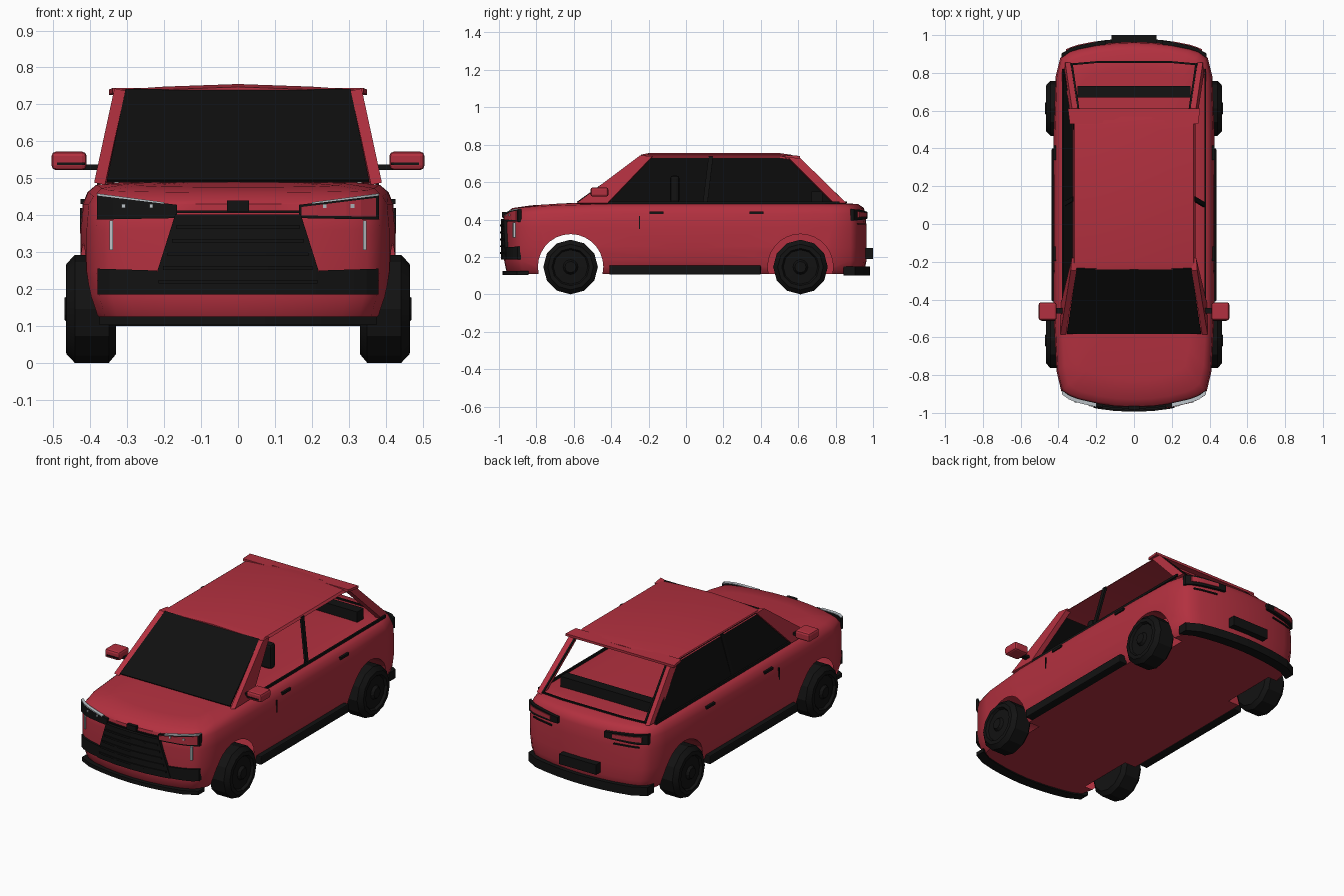
import bpy, bmesh, math
from mathutils import Vector

if "Cube" in bpy.data.objects:
    bpy.data.objects.remove(bpy.data.objects["Cube"])


def material(name, rgb):
    m = bpy.data.materials.new(name)
    m.diffuse_color = (*rgb, 1)
    m.use_nodes = True
    m.node_tree.nodes["Principled BSDF"].inputs["Base Color"].default_value = m.diffuse_color
    return m


RED = material("red_paint", (0.45, 0.03, 0.05))
BLACK = material("black_trim", (0.006, 0.006, 0.006))
GLASS = material("dark_glass", (0.005, 0.005, 0.005))
SILVER = material("silver", (0.5, 0.55, 0.58))


def build(name, verts, faces, mat, smooth=None):
    me = bpy.data.meshes.new(name)
    me.from_pydata([tuple(v) for v in verts], [], faces)
    bm = bmesh.new()
    bm.from_mesh(me)
    bmesh.ops.recalc_face_normals(bm, faces=bm.faces)
    bm.to_mesh(me)
    bm.free()
    ob = bpy.data.objects.new(name, me)
    bpy.context.collection.objects.link(ob)
    if mat:
        me.materials.append(mat)
    if smooth:
        activate(ob)
        bpy.ops.object.shade_smooth_by_angle(angle=math.radians(smooth))
    return ob


def activate(ob):
    bpy.ops.object.select_all(action='DESELECT')
    ob.select_set(True)
    bpy.context.view_layer.objects.active = ob


def loft(name, rings, mat, smooth=None):
    """Closed skin through rings of equal point count, with end caps."""
    n = len(rings[0])
    verts = [p for r in rings for p in r]
    faces = [(k * n + i, k * n + (i + 1) % n, (k + 1) * n + (i + 1) % n, (k + 1) * n + i)
             for k in range(len(rings) - 1) for i in range(n)]
    faces += [tuple(range(n))[::-1], tuple(range((len(rings) - 1) * n, len(rings) * n))]
    return build(name, verts, faces, mat, smooth)


def plate(name, pts, thick, mat):
    """Flat polygon thickened along its normal, centred."""
    p = [Vector(q) for q in pts]
    n = (p[1] - p[0]).cross(p[2] - p[0]).normalized() * thick / 2
    return loft(name, [[q - n for q in p], [q + n for q in p]], mat)


def box(name, x0, x1, y0, y1, z0, z1, mat, bevel=0):
    ob = plate(name, [(x0, y0, (z0 + z1) / 2), (x1, y0, (z0 + z1) / 2),
                      (x1, y1, (z0 + z1) / 2), (x0, y1, (z0 + z1) / 2)], z1 - z0, mat)
    if bevel:
        b = ob.modifiers.new("bevel", 'BEVEL')
        b.width, b.segments = bevel, 2
    return ob


# Body plan outline, right half, front to rear
HALF = [(0, -.972), (.1, -.968), (.2, -.955), (.3, -.932), (.35, -.912), (.385, -.885), (.41, -.78),
        (.425, -.5), (.427, 0), (.425, .5), (.415, .78), (.39, .88), (.355, .912), (.3, .93),
        (.2, .95), (.1, .961), (0, .965)]
PLAN = HALF + [(-x, y) for x, y in HALF[-2:0:-1]]


def end_y(x, end):
    """y of the nose (end=-1) or tail (end=1) at a given x."""
    pts = sorted(p for p in HALF if p[1] * end > .87)
    x = abs(x)
    for (a, ya), (b, yb) in zip(pts, pts[1:]):
        if x <= b:
            return ya + (yb - ya) * (x - a) / (b - a)
    return pts[-1][1]


def panel(name, end, stations, off, mat, depth=.02, steps=5):
    """Panel wrapped on the nose or tail; stations are (x, z low, z high)."""
    rows = []
    for a, b in zip(stations, stations[1:]):
        for i in range(steps):
            rows.append([u + (v - u) * i / steps for u, v in zip(a, b)])
    rows.append(stations[-1])
    rings = []
    for x, lo, hi in rows:
        y = end_y(x, end) + end * off
        rings.append([(x, y, lo), (x, y, hi), (x, y - end * depth, hi), (x, y - end * depth, lo)])
    return loft(name, rings, mat)


# Body shell
LEVELS = [(.11, .90, .975), (.13, .94, .99), (.18, .975, 1), (.25, 1, 1), (.36, 1, 1), (.43, .985, .995),
          (.462, .955, .985), (.482, .90, .955), (.49, .7, .85), (.494, .35, .5)]
rings = []
for z, sx, sy in LEVELS:
    ring = []
    for x, y in PLAN:
        drop = .022 * max(0, (-y * sy - .6) / .35) if z > .44 else 0
        ring.append((x * sx, y * sy, z - drop))
    rings.append(ring)
body = loft("body", rings, RED, 40)

# Wheel arches
AXLES = (-.617, .612)
for cy in AXLES:
    for s in (-1, 1):
        circle = [(cy + .175 * math.cos(i * math.tau / 28), .147 + .175 * math.sin(i * math.tau / 28))
                  for i in range(28)]
        cutter = loft("arch_cutter", [[(s * x, y, z) for y, z in circle] for x in (.31, .6)], None)
        cutter.hide_render = True
        mod = body.modifiers.new("arch", 'BOOLEAN')
        mod.operation, mod.solver, mod.object = 'DIFFERENCE', 'EXACT', cutter
        activate(body)
        bpy.ops.object.modifier_apply(modifier=mod.name)
        bpy.data.objects.remove(cutter)
# The front wells are open into the hollow shell
bm = bmesh.new()
bm.from_mesh(body.data)
inner = [f for f in bm.faces if all(abs(v.co.x) > .3 and v.co.y < 0 and
         math.hypot(v.co.y - AXLES[0], v.co.z - .147) < .1755 for v in f.verts)]
bmesh.ops.delete(bm, geom=inner, context='FACES')
bm.to_mesh(body.data)
bm.free()

# Roof, spoiler, windshield
prof = [(-.325, .728), (-.315, .74), (-.2, .748), (0, .755), (.2, .748), (.315, .74), (.325, .728)]
loft("roof", [[(x, y, z - d) for x, z in prof]
              for y, d in ((-.24, .008), (-.2, 0), (.5, 0), (.57, .01))], RED, 30)
plate("roof_spoiler", [(-.35, .61, .733), (.35, .61, .733), (.34, .53, .737), (.17, .53, .737),
                       (.16, .55, .737), (-.16, .55, .737), (-.17, .53, .737), (-.34, .53, .737)], .014, RED)
plate("windshield", [(-.355, -.58, .492), (.355, -.58, .492), (.305, -.235, .738), (-.305, -.235, .738)],
      .008, GLASS)
# Only the left side is glazed; right side and rear are open
plate("left_side_glass", [(-.372, -.43, .49), (-.372, .82, .49), (-.318, .55, .735), (-.318, -.2, .735)],
      .006, GLASS)

for s in (-1, 1):
    side = "right" if s > 0 else "left"
    # Pillars and belt trim
    plate(side + "_front_pillar", [(s * .375, -.585, .485), (s * .372, -.42, .485),
                                   (s * .315, -.18, .735), (s * .32, -.245, .74)], .03, RED)
    plate(side + "_middle_pillar", [(s * .37, .09, .487), (s * .37, .115, .487),
                                    (s * .32, .145, .735), (s * .32, .12, .735)], .012, BLACK)
    plate(side + "_rear_pillar", [(s * .355, .79, .485), (s * .35, .855, .485),
                                  (s * .312, .60, .735), (s * .317, .54, .735)], .03, RED)
    box(side + "_belt_trim", s * .372, s * .382, -.42, .82, .483, .497, BLACK)
    plate(side + "_rear_window_seal", [(s * .335, .85, .492), (s * .325, .85, .492),
                                       (s * .288, .6, .73), (s * .298, .6, .73)], .006, BLACK)
    # Mirror
    box(side + "_mirror", s * .41, s * .505, -.51, -.415, .522, .572, RED, .012)
    box(side + "_mirror_stem", s * .36, s * .42, -.475, -.445, .522, .537, BLACK)
    box(side + "_mirror_line", s * .415, s * .49, -.514, -.508, .536, .543, BLACK)
    # Sill, handles, door seams
    box(side + "_sill", s * .385, s * .436, -.41, .40, .105, .155, BLACK, .006)
    for y in (-.195, .34):
        box(side + "_door_handle", s * .405, s * .427, y, y + .075, .43, .444, BLACK)
    box(side + "_fender_seam", s * .41, s * .4285, -.252, -.247, .35, .42, BLACK)
    box(side + "_headrest", s * .19, s * .27, -.085, -.035, .49, .635, BLACK, .015)
    # Wheels turned around the axle
    wheel = [(.33, .05), (.33, .122), (.35, .146), (.442, .146), (.465, .122), (.466, .1),
             (.452, .092), (.455, .04), (.47, .03), (.47, .01)]
    for cy, end in zip(AXLES, ("front", "rear")):
        loft(f"{side}_{end}_wheel",
             [[(s * x, cy + r * math.sin(i * math.tau / 12), .146 + r * math.cos(i * math.tau / 12))
               for i in range(12)] for x, r in wheel], BLACK, 25)
    # Headlight: left is dark, right is a dark frame around body colour
    panel(side + "_headlight", -1, [(s * .165, .392, .428), (s * .382, .388, .455)], .012, BLACK)
    if s > 0:
        panel("right_headlight_face", -1, [(.172, .399, .422), (.374, .396, .447)], .015, RED, .008)
    panel(side + "_headlight_trim", -1, [(s * .2, .431, .435), (s * .382, .453, .459)], .014, SILVER)
    for x in (.235, .31):
        panel(side + "_lamp", -1, [(s * (x - .005), .42, .43), (s * (x + .005), .42, .43)],
              .018, SILVER, .008, 1)
    panel(side + "_running_light", -1, [(s * .338, .305, .385), (s * .348, .305, .385)], .01, SILVER)
    panel(side + "_lower_intake", -1, [(s * .22, .185, .25), (s * .38, .185, .255)], .012, BLACK)
    # Tail light: dark frame, red lens
    panel(side + "_tail_light", 1, [(s * .15, .405, .44), (s * .385, .395, .455)], .014, BLACK)
    panel(side + "_tail_lens", 1, [(s * .2, .415, .436), (s * .36, .412, .442)], .018, RED, .008)
    panel(side + "_tail_line", 1, [(s * .2, .372, .38), (s * .34, .372, .38)], .006, BLACK)

# Grille with slats, centre panel and front lip
panel("grille", -1, [(-.237, .185, .19), (-.17, .185, .402), (0, .185, .402),
                     (.17, .185, .402), (.237, .185, .19)], .016, BLACK)
for k in range(5):
    w = .215 - .012 * k
    z = .215 + .037 * k
    panel("grille_slat", -1, [(-w, z, z + .01), (0, z, z + .01), (w, z, z + .01)], .022, BLACK)
panel("nose_seam", -1, [(-.17, .406, .412), (0, .406, .412), (.17, .406, .412)], .006, BLACK)
panel("nose_panel", -1, [(-.03, .41, .44), (.03, .41, .44)], .012, BLACK)
panel("front_lip", -1, [(-.375, .103, .125), (0, .103, .125), (.375, .103, .125)], .01, BLACK, .06)

# Rear bumper, plate recess, hatch seam, parcel shelf
panel("rear_bumper", 1, [(-.385, .1, .15), (0, .1, .15), (.385, .1, .15)], .018, BLACK, .06)
box("rear_plate_panel", -.12, .12, .94, 1.0, .19, .248, BLACK)
plate("hatch_seam", [(-.335, .85, .492), (-.2, .862, .492), (.2, .862, .492), (.335, .85, .492),
                     (.335, .84, .492), (.2, .852, .492), (-.2, .852, .492), (-.335, .84, .492)], .008, BLACK)
box("parcel_shelf", -.3, .3, .67, .73, .488, .55, BLACK)
